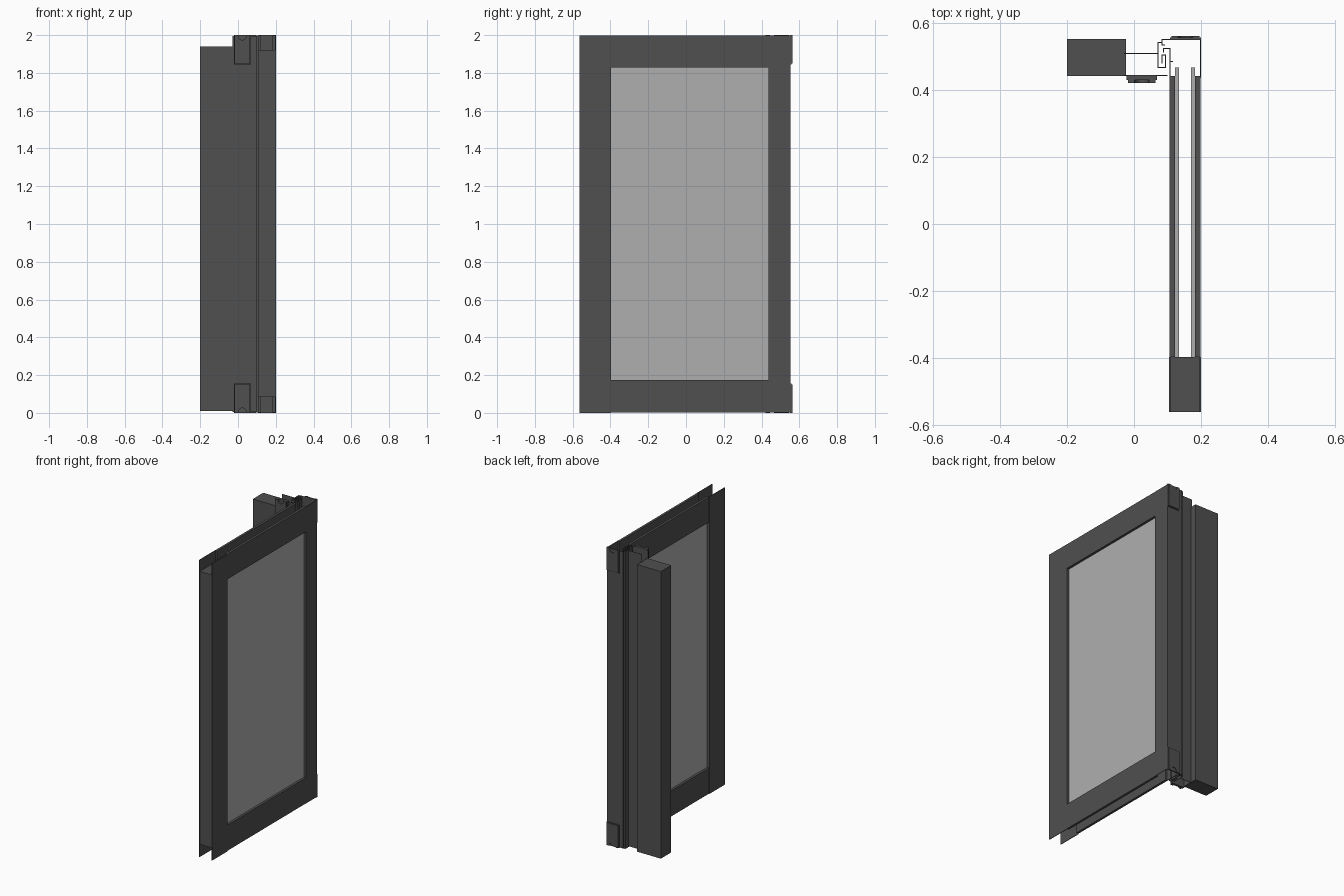
import bpy, bmesh, math

if "Cube" in bpy.data.objects:
    bpy.data.objects.remove(bpy.data.objects["Cube"])

def material(name, v):
    m = bpy.data.materials.new(name)
    m.diffuse_color = (v, v, v, 1)
    m.use_nodes = True
    m.node_tree.nodes["Principled BSDF"].inputs["Base Color"].default_value = m.diffuse_color
    return m

DARK = material("dark_frame", 0.08)
GLASS = material("pane_grey", 0.43)

def finish(name, bm, mat):
    bmesh.ops.recalc_face_normals(bm, faces=bm.faces)
    me = bpy.data.meshes.new(name)
    bm.to_mesh(me)
    bm.free()
    me.materials.append(mat)
    ob = bpy.data.objects.new(name, me)
    bpy.context.collection.objects.link(ob)
    return ob

def box(name, x, y, z, mat=DARK):
    bm = bmesh.new()
    bmesh.ops.create_cube(bm, size=1)
    for v in bm.verts:
        v.co = [(r[0] + r[1]) / 2 + c * (r[1] - r[0]) for c, r in zip(v.co, (x, y, z))]
    return finish(name, bm, mat)

def strip(name, pts, z0, z1, t=0.003):
    """Thin sheet following a plan-view path."""
    bm = bmesh.new()
    lo = [bm.verts.new((x, y, z0)) for x, y in pts]
    hi = [bm.verts.new((x, y, z1)) for x, y in pts]
    for i in range(len(pts) - 1):
        bm.faces.new((lo[i], lo[i + 1], hi[i + 1], hi[i]))
    ob = finish(name, bm, DARK)
    s = ob.modifiers.new("thickness", "SOLIDIFY")
    s.thickness, s.offset, s.use_even_offset = t, 0, True
    return ob

def plate(name, pts, y0, y1):
    """Flat x-z outline extruded along y."""
    bm = bmesh.new()
    f = bm.faces.new([bm.verts.new((x, y0, z)) for x, z in pts])
    r = bmesh.ops.extrude_face_region(bm, geom=[f])
    for v in r["geom"]:
        if isinstance(v, bmesh.types.BMVert):
            v.co.y = y1
    return finish(name, bm, DARK)

def cap(name, x0, x1, ya, yb, yc):
    """Top and bottom corner caps: base plate with a notched raised plate."""
    c = (x0 + x1) / 2
    for end, flip in (("top", False), ("bottom", True)):
        z = (lambda v: 2 - v) if flip else (lambda v: v)
        base = [(x0, 1.845), (x1, 1.845), (x1, 2), (x0, 2)]
        arc = [(c + 0.022 * math.cos(a * math.pi / 8), 2 - 0.026 * math.sin(a * math.pi / 8))
               for a in range(9)]
        front = [(x0 + .004, 1.849), (x1 - .004, 1.849), (x1 - .004, 2)] + arc + [(x0 + .004, 2)]
        plate(f"{name}_base_{end}", [(x, z(v)) for x, v in base], ya, yb)
        plate(f"{name}_face_{end}", [(x, z(v)) for x, v in front], yb, yc)

# Front stile: two side flanges with a shorter core between them
for side, x in (("inner", (0.105, 0.109)), ("outer", (0.196, 0.2))):
    box("front_stile_flange_" + side, x, (-0.5625, -0.397), (0, 1.997))
box("front_stile_core", (0.108, 0.197), (-0.5615, -0.398), (0.085, 1.92))

# Rails (open between the two skins) and double panes
for side, x, g in (("inner", (0.106, 0.122), (0.122, 0.135)),
                   ("outer", (0.183, 0.199), (0.170, 0.183))):
    for end, z in (("bottom", (0.003, 0.175)), ("top", (1.828, 1.997))):
        box(f"{end}_rail_{side}", x, (-0.397, 0.443), z)
    box("pane_" + side, g, (-0.41, 0.468), (0.15, 1.85), GLASS)
    # stile skin beside the pane
    box("back_stile_edge_" + side, x, (0.437, 0.443), (0.003, 1.997))

# Back stile sheet and its interlocking hook
strip("back_stile_sheet", [(0.1985, 0.437), (0.1985, 0.5515), (0.083, 0.5515),
                           (0.083, 0.535), (0.092, 0.535)], 0.003, 1.997)
strip("back_stile_inner_sheet", [(0.1075, 0.437), (0.1075, 0.524), (0.088, 0.524),
                                 (0.088, 0.512)], 0.003, 1.997)
strip("back_stile_seal", [(0.1075, 0.485), (0.116, 0.485)], 0.003, 1.997)

# Fixed jamb block, with the sheet profile joining it to the sash
box("jamb_block", (-0.2, -0.024), (0.443, 0.553), (0.01, 1.94))
strip("jamb_front_sheet", [(-0.03, 0.4445), (0.1, 0.4445)], 0.006, 1.994)
strip("jamb_web", [(-0.03, 0.51), (0.07, 0.51)], 0.006, 1.994)
strip("jamb_hook", [(0.083, 0.543), (0.071, 0.543), (0.071, 0.468), (0.094, 0.468),
                    (0.094, 0.505), (0.084, 0.505), (0.084, 0.48)], 0.0, 2.0)

# Corner caps on the back stile and on the front of the jamb
cap("sash_cap", 0.108, 0.2, 0.551, 0.558, 0.5625)
cap("jamb_cap", -0.022, 0.068, 0.446, 0.430, 0.421)
